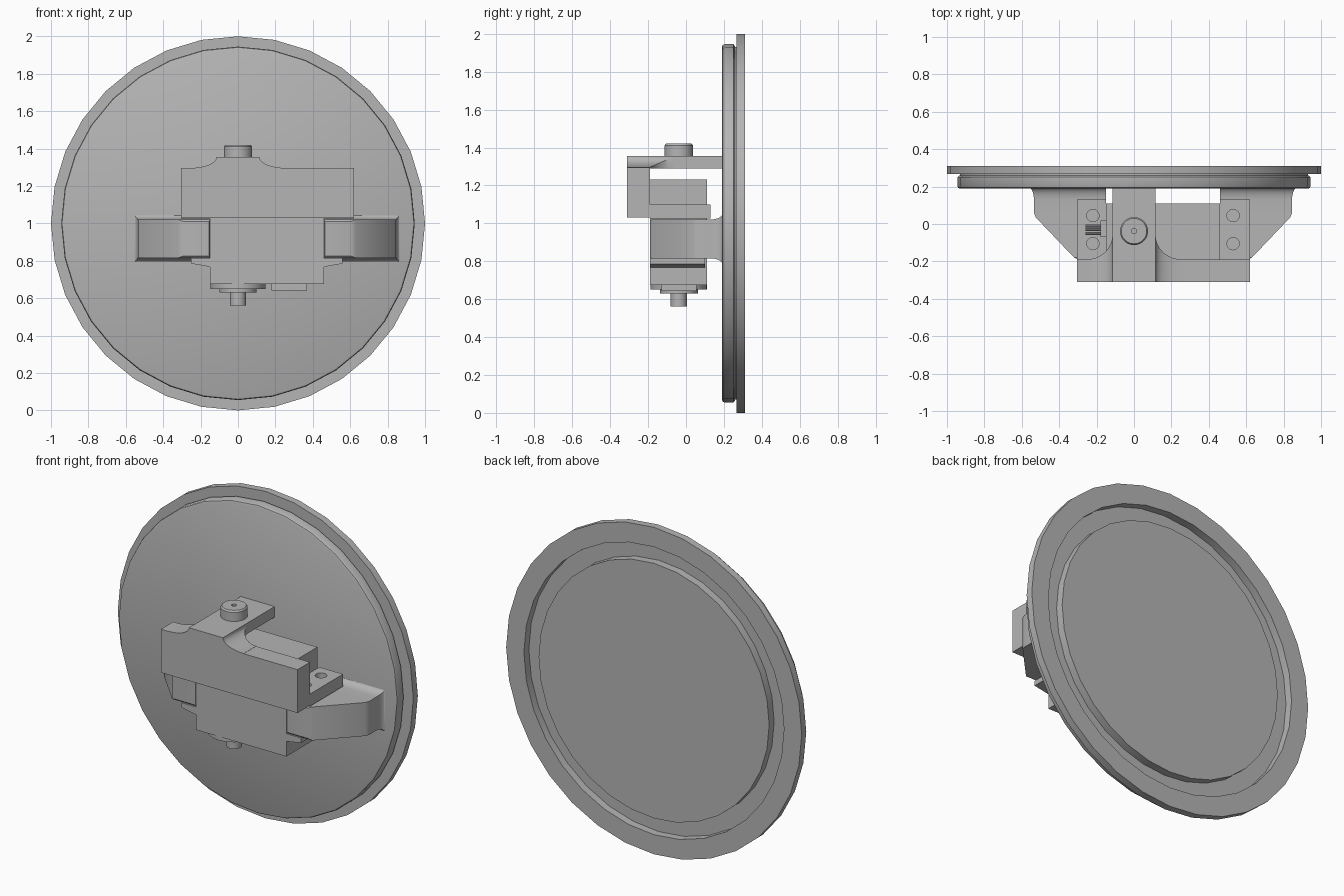
import bpy, bmesh, math
from mathutils import Vector, Matrix

if "Cube" in bpy.data.objects:
    bpy.data.objects.remove(bpy.data.objects["Cube"])

grey = bpy.data.materials.new("plain_grey")
grey.use_nodes = True
COLOUR = (0.46, 0.46, 0.46, 1)
grey.diffuse_color = COLOUR
grey.node_tree.nodes["Principled BSDF"].inputs["Base Color"].default_value = COLOUR


def finish(name, bm, smooth=True):
    bmesh.ops.remove_doubles(bm, verts=bm.verts, dist=1e-5)
    bmesh.ops.recalc_face_normals(bm, faces=bm.faces)
    mesh = bpy.data.meshes.new(name)
    bm.to_mesh(mesh)
    bm.free()
    mesh.materials.append(grey)
    obj = bpy.data.objects.new(name, mesh)
    bpy.context.collection.objects.link(obj)
    bpy.ops.object.select_all(action='DESELECT')
    obj.select_set(True)
    bpy.context.view_layer.objects.active = obj
    if smooth:
        bpy.ops.object.shade_smooth_by_angle(angle=math.radians(30))
    return obj


def box(name, x, y, z):
    bm = bmesh.new()
    bmesh.ops.create_cube(bm, size=1)
    for v in bm.verts:
        v.co = [lo + (c + 0.5) * (hi - lo) for c, (lo, hi) in zip(v.co, (x, y, z))]
    return finish(name, bm, False)


def lathe(name, profile, centre, axis='z', steps=32):
    """Spin (radius, height) points about the axis through centre."""
    bm = bmesh.new()
    verts = [bm.verts.new((r, 0, h)) for r, h in profile]
    edges = [bm.edges.new(pair) for pair in zip(verts, verts[1:])]
    bmesh.ops.spin(bm, geom=verts + edges, cent=(0, 0, 0), axis=(0, 0, 1),
                   angle=math.tau, steps=steps, use_duplicate=False)
    if axis != 'z':
        turn = -math.pi / 2 if axis == 'y' else math.pi / 2
        bmesh.ops.rotate(bm, verts=bm.verts,
                         matrix=Matrix.Rotation(turn, 3, 'X' if axis == 'y' else 'Y'))
    bmesh.ops.translate(bm, verts=bm.verts, vec=Vector(centre))
    return finish(name, bm)


def cylinder(name, r, h0, h1, centre, axis='z', steps=24):
    return lathe(name, [(0, h0), (r, h0), (r, h1), (0, h1)], centre, axis, steps)


def loft(name, rings, place):
    """Join rectangles (t, a0, a1, b0, b1) into a closed solid."""
    bm = bmesh.new()
    loops = []
    for t, a0, a1, b0, b1 in rings:
        corners = ((a0, b0), (a1, b0), (a1, b1), (a0, b1))
        loops.append([bm.verts.new(place(t, a, b)) for a, b in corners])
    for p, q in zip(loops, loops[1:]):
        for i in range(4):
            j = (i + 1) % 4
            bm.faces.new((p[i], p[j], q[j], q[i]))
    bm.faces.new(loops[0])
    bm.faces.new(loops[-1])
    return finish(name, bm)


# Round dish with a stepped rim and a channel in its back
lathe("round_dish", [(0, .19), (.932, .19), (.941, .194), (.945, .203), (.945, .25),
                     (.935, .258), (.93, .258), (.93, .266), (1, .266), (1, .31),
                     (.88, .31), (.88, .262), (.78, .262), (.78, .31), (0, .31)],
      (0, 0, 1), 'y')

# Side arms, flaring where they meet the dish
MID = 0.155
arm_rings = [(-.19, .155, .295, .825, 1.01), (-.18, .15, .32, .815, 1.02),
             (.035, .15, .525, .815, 1.02), (.06, .15, .535, .815, 1.02),
             (.13, .15, .535, .815, 1.02)]
for i in range(1, 6):
    a = i / 5 * math.pi / 2
    d = .035 * (1 - math.cos(a))
    arm_rings.append((.13 + .065 * math.sin(a), .15, .535 + d * .8, .815 - d, 1.02 + d))
loft("right_arm", arm_rings, lambda t, a, b: (-a, t, b))
loft("left_arm", arm_rings, lambda t, a, b: (2 * MID + a, t, b))

# Motor case with mounting tabs
box("motor_case", (-.15, .46), (-.19, .11), (.675, 1.23))
for side, x in (("right", (-.305, -.15)), ("left", (.46, .62))):
    tab = box(side + "_tab", x, (-.19, .13), (1.025, 1.1))
    hole_x = -.22 if side == "right" else .53
    for y in (.045, -.105):
        cutter = cylinder("hole_cutter", .033, .9, 1.2, (hole_x, y, 0), steps=20)
        cutter.hide_render = True
        cut = tab.modifiers.new("hole", 'BOOLEAN')
        cut.operation = 'DIFFERENCE'
        cut.solver = 'EXACT'
        cut.object = cutter
        bpy.context.view_layer.objects.active = tab
        bpy.ops.object.modifier_apply(modifier=cut.name)
        bpy.data.objects.remove(cutter)

# Sloping lower lugs
for side, sign in (("right", -1), ("left", 1)):
    loft(side + "_lower_lug", [(.29, -.19, .1, .765, .815), (.405, -.19, .1, .785, .815)],
         lambda t, a, b, s=sign: (MID + s * t, a, b))

# Gear cover, flange and output pin below the case
PIVOT = (0, -.038, 0)
cylinder("gear_cover", .148, .65, .68, PIVOT, steps=32)
cylinder("pin_flange", .1, .63, .655, PIVOT)
cylinder("output_pin", .043, .56, .64, PIVOT)
box("cover_plate", (.18, .37), (-.13, .055), (.642, .68))

# Cable exit with three wires
box("cable_exit", (-.18, -.14), (-.07, .02), (1.13, 1.2))
for i in range(3):
    cylinder("wire_%d" % (i + 1), .009, -.26, -.17, (0, -.05 + i * .02, 1.165), 'x', 10)


# Upper bracket: front block, curved shoulders and a strap to the dish
box("bracket_block", (-.305, .62), (-.31, -.19), (1.03, 1.295))
shoulder = []
for i in range(9):
    a = i / 8 * math.pi / 2
    x = .255 - .14 * math.sin(a)
    shoulder.append((x, -.31, -.19 + .13 * (1 - math.cos(a)) + .0005,
                     1.29, 1.296 + .059 * (1 - math.cos(a))))
loft("left_shoulder", shoulder, lambda t, a, b: (t, a, b))
loft("right_shoulder", shoulder, lambda t, a, b: (-t, a, b))
box("bracket_strap", (-.115, .115), (-.31, .195), (1.29, 1.355))

# Pivot knob with a small centre hole
lathe("pivot_knob", [(0, 1.35), (.075, 1.35), (.075, 1.41), (.068, 1.42),
                     (.014, 1.42), (.014, 1.38), (0, 1.38)], PIVOT, steps=28)
